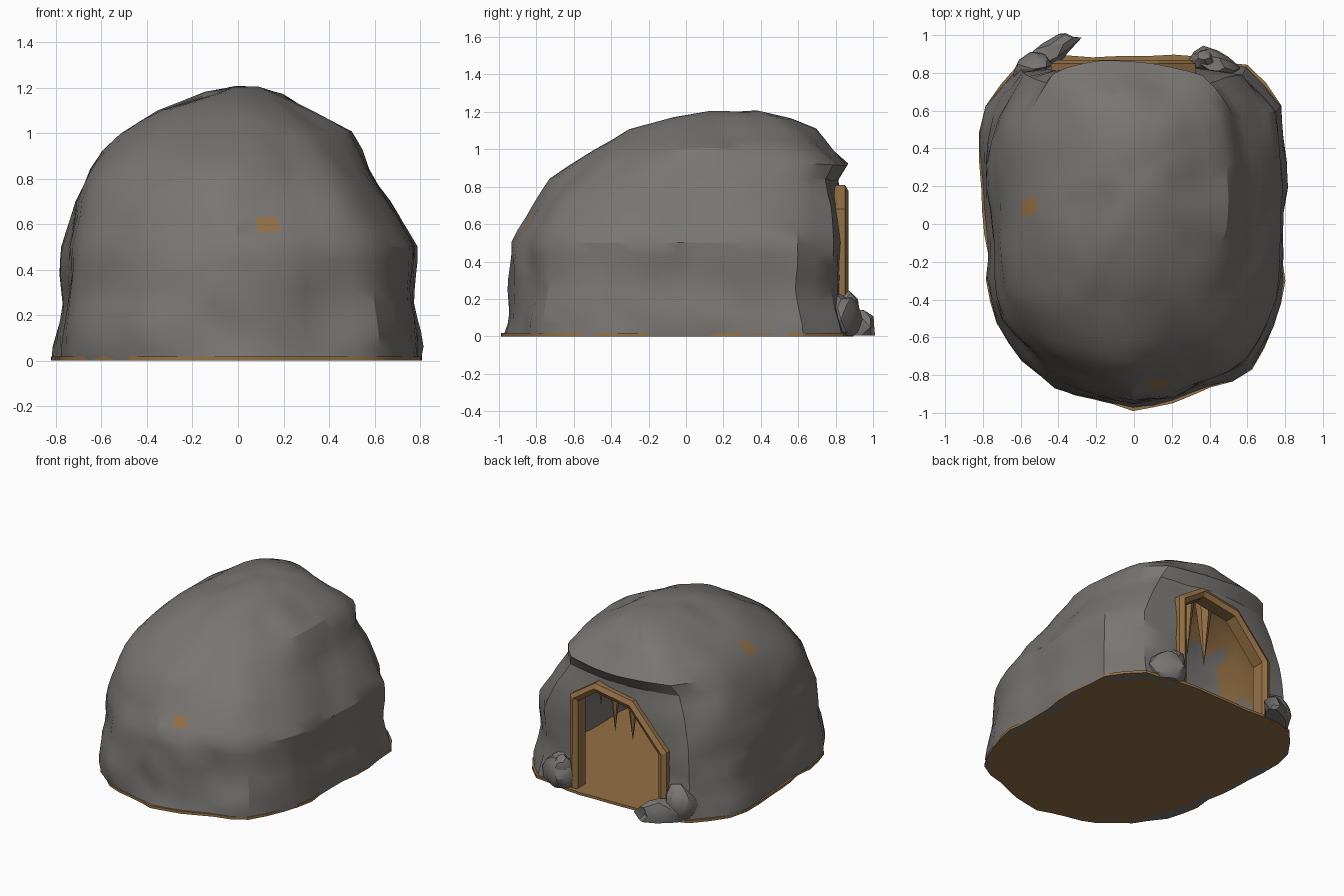
import bpy, bmesh, math, random
from mathutils import Vector, noise

if "Cube" in bpy.data.objects:
    bpy.data.objects.remove(bpy.data.objects["Cube"])

random.seed(4)

def material(name, rgb):
    m = bpy.data.materials.new(name)
    m.diffuse_color = (*rgb, 1)
    m.use_nodes = True
    m.node_tree.nodes["Principled BSDF"].inputs["Base Color"].default_value = m.diffuse_color
    return m

ROCK = material("grey rock", (0.19, 0.18, 0.17))
EARTH = material("brown earth", (0.30, 0.165, 0.06))

def make(name, bm, mats, angle=30):
    bmesh.ops.recalc_face_normals(bm, faces=bm.faces)
    me = bpy.data.meshes.new(name)
    bm.to_mesh(me)
    bm.free()
    ob = bpy.data.objects.new(name, me)
    bpy.context.collection.objects.link(ob)
    for m in mats:
        me.materials.append(m)
    if angle:
        smooth(ob, angle)
    return ob

def smooth(ob, angle):
    bpy.ops.object.select_all(action='DESELECT')
    bpy.context.view_layer.objects.active = ob
    ob.select_set(True)
    bpy.ops.object.shade_smooth_by_angle(angle=math.radians(angle))

# Ground outline, and bounds of the dome at each height: z, x min/max, y min/max
OUTLINE = [(.81, .36), (.78, .65), (.6, .84), (.3, .86), (0, .87), (-.3, .86), (-.6, .85),
           (-.8, .58), (-.82, .38), (-.78, 0), (-.77, -.35), (-.7, -.55), (-.55, -.74),
           (-.37, -.88), (0, -.98), (.2, -.95), (.38, -.87), (.6, -.8), (.72, -.6),
           (.8, -.35), (.79, 0)]
LEVELS = [(0, -.82, .81, -.98, .87), (.25, -.79, .79, -.95, .83), (.5, -.78, .78, -.92, .83),
          (.7, -.73, .68, -.82, .83), (.84, -.66, .59, -.72, .82), (.92, -.61, .55, -.62, .87),
          (1.0, -.53, .50, -.5, .79), (1.1, -.36, .32, -.3, .69), (1.17, -.14, .2, -.08, .57),
          (1.2, -.03, .09, .12, .38)]
N = 48

def radius(a):
    """Distance to the normalised ground outline along angle a."""
    d = Vector((math.cos(a), math.sin(a)))
    pts = [Vector((x / .815, (y + .055) / .925)) for x, y in OUTLINE]
    for p, q in zip(pts, pts[1:] + pts[:1]):
        e = q - p
        det = d.x * -e.y + d.y * e.x
        if abs(det) < 1e-9:
            continue
        t = (p.x * -e.y + p.y * e.x) / det
        s = (d.x * p.y - d.y * p.x) / det
        if t > 0 and -1e-6 <= s <= 1 + 1e-6:
            return t
    return 1

RADII = [radius(2 * math.pi * i / N) for i in range(N)]

def ring(level, shrink=0.0, rough=1.0):
    z, x0, x1, y0, y1 = level
    out = []
    for i in range(N):
        a = 2 * math.pi * i / N
        r = RADII[i] + (1 - RADII[i]) * (z / 1.2) ** 2 * .7
        x = (x0 + x1) / 2 + r * math.cos(a) * max((x1 - x0) / 2 - shrink, .03)
        y = (y0 + y1) / 2 + r * math.sin(a) * max((y1 - y0) / 2 - shrink, .03)
        p = Vector((x, y, z - shrink * z / 1.2))
        d = (.045 * noise.noise(p * 2.7 + Vector((3, 1, 7)))
             + .025 * noise.noise(p * 6 + Vector((9, 4, 2)))) * rough
        n = Vector((math.cos(a), math.sin(a), 0)) * (1 - .7 * z / 1.2) + Vector((0, 0, .5 * (z / 1.2) ** 2))
        if z > 0:
            p += n * d
        else:
            p += Vector((n.x, n.y, 0)) * d * .5
        out.append(p)
    return out

def dense_levels(step):
    for a, b in zip(LEVELS, LEVELS[1:]):
        k = max(1, round((b[0] - a[0]) / step))
        for j in range(k):
            yield tuple(u + (v - u) * j / k for u, v in zip(a, b))
    yield LEVELS[-1]

def loft(bm, rings):
    rows = [[bm.verts.new(p) for p in r] for r in rings]
    for r, s in zip(rows, rows[1:]):
        for i in range(N):
            j = (i + 1) % N
            bm.faces.new((r[i], r[j], s[j], s[i]))
    return rows

# Rock shell: outer and inner surface joined along the ground
bm = bmesh.new()
outer = [ring(l) for l in dense_levels(.06)]
inner = [ring(l, .07) for l in dense_levels(.06)]
rows = loft(bm, inner[::-1] + outer)
bm.faces.new(rows[0])
bm.faces.new(rows[-1])
n_inner = len(inner)
SPOTS = [(.8, .6, .28, .07), (.8, -.52, .26, .035), (.11, -.86, .64, .035),
         (-.55, .1, .97, .04), (-.72, .1, .7, .03), (.42, -.84, .27, .03)]
inner_verts = {v for r in rows[:n_inner] for v in r}
for f in bm.faces:
    c = f.calc_center_median()
    if all(v in inner_verts for v in f.verts):      # earth showing on the cave roof
        f.material_index = int(c.z + .5 * noise.noise(c * 4) > .55 and c.y > .1)
    elif any((c - Vector(s[:3])).length < s[3] + .015 for s in SPOTS):
        f.material_index = 1
bmesh.ops.triangulate(bm, faces=bm.faces)
shell = make("rock_shell", bm, [ROCK, EARTH], 0)

# Cave mouth cut through the back wall
ARCH = [(.31, -.1), (.31, .67), (.13, .79), (-.16, .74), (-.42, .45), (-.42, -.1)]
bm = bmesh.new()
face = bm.faces.new([bm.verts.new((x, .55, z)) for x, z in ARCH])
ext = bmesh.ops.extrude_face_region(bm, geom=[face])
bmesh.ops.translate(bm, vec=(0, .6, 0), verts=[g for g in ext["geom"] if isinstance(g, bmesh.types.BMVert)])
cutter = make("mouth_cutter", bm, [ROCK], 0)
cutter.hide_render = True
mod = shell.modifiers.new("mouth", 'BOOLEAN')
mod.object = cutter
mod.operation = 'DIFFERENCE'
mod.solver = 'EXACT'
bpy.context.view_layer.objects.active = shell
bpy.ops.object.modifier_apply(modifier="mouth")
bpy.data.objects.remove(cutter)
smooth(shell, 28)

# Earth floor slab, a little wider than the shell
bm = bmesh.new()
base = [p + Vector((p.x, p.y, 0)).normalized() * random.uniform(-.004, .014) for p in ring(LEVELS[0])]
for p in base:
    if p.y > .8 and -.5 < p.x < .35:
        p.y += .03
rows = loft(bm, [base, [p + Vector((0, 0, .018)) for p in base]])
bm.faces.new(rows[0])
bm.faces.new(rows[1])
make("earth_floor", bm, [EARTH])

# Timber frame around the mouth: outer and inner arch, front and back
FRAME_OUT = [(.33, 0), (.325, .68), (.13, .81), (-.17, .76), (-.44, .46), (-.44, 0)]
FRAME_IN = [(.265, 0), (.265, .645), (.12, .745), (-.145, .70), (-.375, .435), (-.375, 0)]
bm = bmesh.new()
prev = None
for (xo, zo), (xi, zi) in zip(FRAME_OUT, FRAME_IN):
    sec = [bm.verts.new(p) for p in ((xo, .76, zo), (xo, .85, zo), ((xo + xi) / 2, .868, (zo + zi) / 2),
                                     (xi, .85, zi), (xi, .76, zi))]
    if prev:
        for k in range(5):
            bm.faces.new((prev[k], prev[(k + 1) % 5], sec[(k + 1) % 5], sec[k]))
    else:
        bm.faces.new(sec)
    prev = sec
bm.faces.new(prev)
make("timber_arch", bm, [EARTH], 20)

# Stalactites behind the arch: x, y, tip height, radius
for k, (x, y, tip, r) in enumerate([(.1, .66, .40, .05), (-.04, .66, .37, .06), (.2, .68, .56, .03),
                                    (.03, .58, .52, .04)]):
    bm = bmesh.new()
    bmesh.ops.create_cone(bm, cap_ends=True, segments=6, radius1=0, radius2=r, depth=.85 - tip)
    bmesh.ops.translate(bm, vec=(x, y, (.85 + tip) / 2), verts=bm.verts)
    make(f"stalactite_{k + 1}", bm, [EARTH])

# Boulders beside the mouth: centre, size, turn
for k, (c, s, turn) in enumerate([((-.45, .90, .05), (.17, .07, .10), .6), ((-.53, .82, .11), (.11, .08, .13), .2),
                                  ((.42, .85, .09), (.13, .08, .14), -.35), ((.37, .87, .16), (.06, .05, .08), .3)]):
    bm = bmesh.new()
    bmesh.ops.create_icosphere(bm, subdivisions=2, radius=1)
    for v in bm.verts:
        p = v.co * (1 + .35 * noise.noise(v.co * 1.6 + Vector((k * 5, 2, 1))))
        x, y = p.x * s[0], p.y * s[1]
        v.co = (c[0] + x * math.cos(turn) - y * math.sin(turn),
                c[1] + x * math.sin(turn) + y * math.cos(turn), max(.004, c[2] + p.z * s[2]))
    make(f"boulder_{k + 1}", bm, [ROCK])
